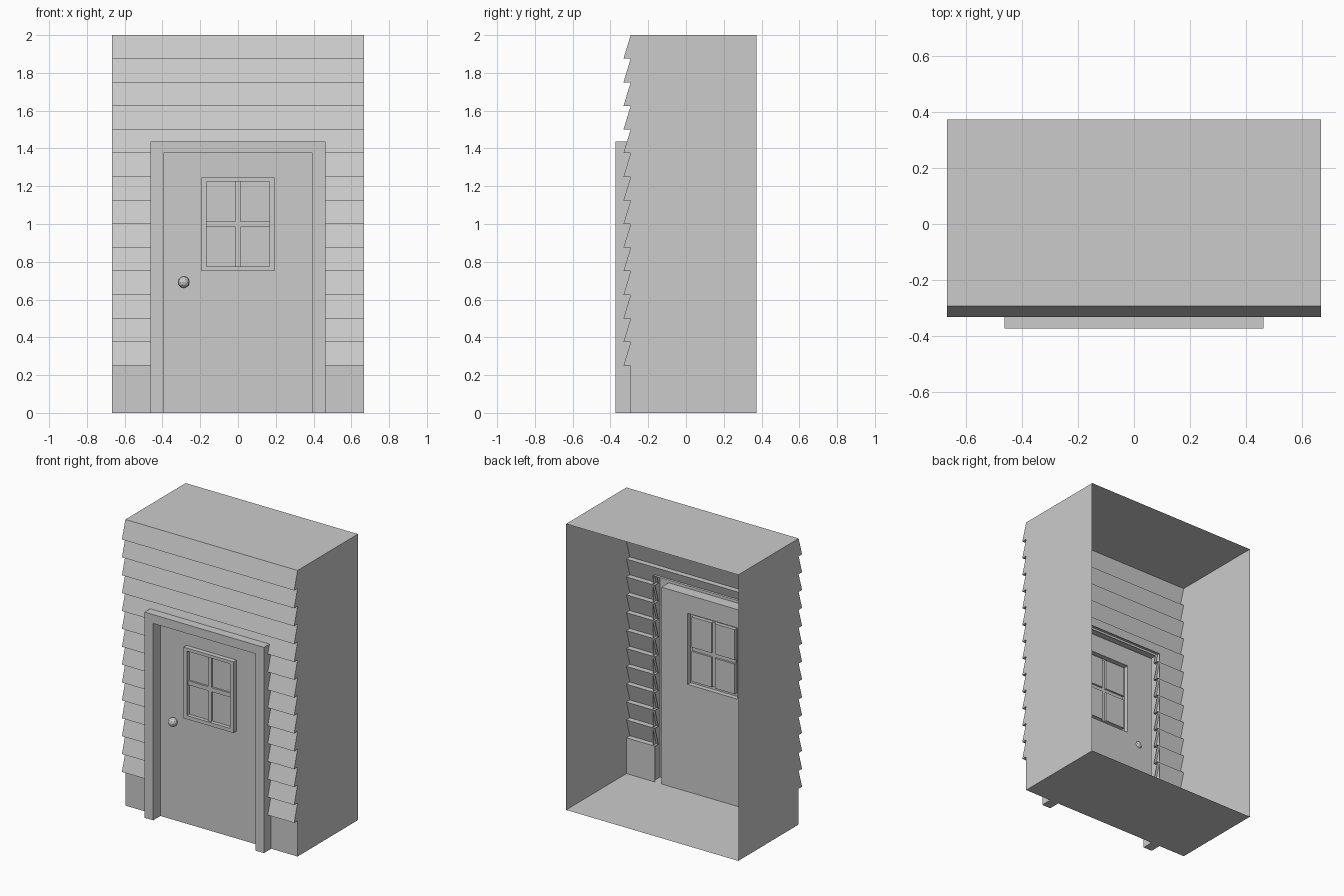
import bpy, bmesh, math
from mathutils import Matrix

if "Cube" in bpy.data.objects:
    bpy.data.objects.remove(bpy.data.objects["Cube"])

W, BACK, WALL, LIP, FRONT = 0.666, 0.373, -0.293, -0.331, -0.373
OPEN_X, OPEN_Z = 0.445, 1.425
MUNTIN_Y, PANE_Y, TRIM_Y = -0.313, -0.300, -0.326


def face(bm, pts):
    return bm.faces.new([bm.verts.new(p) for p in pts])


def strip(bm, a, b, closed=False):
    """Quads between two matching point rows."""
    n = len(a)
    for i in range(n if closed else n - 1):
        j = (i + 1) % n
        face(bm, [a[i], a[j], b[j], b[i]])


def finish(bm, name, toward_front=False):
    bmesh.ops.remove_doubles(bm, verts=bm.verts, dist=1e-5)
    bmesh.ops.recalc_face_normals(bm, faces=bm.faces)
    # front-facing sheets should point to -y overall
    if toward_front and sum(f.normal.y * f.calc_area() for f in bm.faces) > 0:
        bmesh.ops.reverse_faces(bm, faces=bm.faces)
    me = bpy.data.meshes.new(name)
    bm.to_mesh(me)
    bm.free()
    ob = bpy.data.objects.new(name, me)
    bpy.context.collection.objects.link(ob)
    return ob


def rect(x0, x1, z0, z1, y):
    return [(x0, y, z0), (x0, y, z1), (x1, y, z1), (x1, y, z0)]


# Saw-tooth profile of the clapboards, bottom to top, as (y, z)
profile = [(WALL, 0), (WALL, 0.25)]
for i in range(14):
    z = 0.25 + i * 0.125
    profile += [(LIP, z), (WALL, z + 0.125)]

# House shell: siding with door opening, sides, roof and floor; back is open
bm = bmesh.new()
for (y0, z0), (y1, z1) in zip(profile, profile[1:]):
    cuts = [(y0, z0), (y1, z1)]
    if z0 < OPEN_Z < z1:
        t = (OPEN_Z - z0) / (z1 - z0)
        cuts.insert(1, (y0 + (y1 - y0) * t, OPEN_Z))
    for (ya, za), (yb, zb) in zip(cuts, cuts[1:]):
        spans = [(-W, -OPEN_X), (OPEN_X, W)]
        if za >= OPEN_Z:
            spans.append((-OPEN_X, OPEN_X))
        for x0, x1 in spans:
            face(bm, [(x0, ya, za), (x1, ya, za), (x1, yb, zb), (x0, yb, zb)])
for x in (-W, W):
    face(bm, [(x, y, z) for y, z in profile] + [(x, BACK, 2), (x, BACK, 0)])
for z in (0, 2):
    face(bm, [(-W, WALL, z), (W, WALL, z), (W, BACK, z), (-W, BACK, z)])
finish(bm, "siding_shell")

# Door frame: hollow raised casing running up, over and down
bm = bmesh.new()
rows = [rect(-x, x, 0, z, y) for x, z, y in
        ((0.462, 1.438, WALL), (0.462, 1.438, FRONT),
         (0.395, 1.376, FRONT), (0.395, 1.376, WALL))]
for a, b in zip(rows, rows[1:]):
    strip(bm, a, b)
for end in (0, 3):
    face(bm, [r[end] for r in rows])
finish(bm, "door_frame", True)

# Door sheet with a hole for the window
bm = bmesh.new()
window = rect(-0.193, 0.193, 0.75, 1.247, WALL)
strip(bm, rect(-0.395, 0.395, 0, 1.376, WALL), window, True)
finish(bm, "door", True)

# Window: raised trim, crossed muntins and four recessed panes
bm = bmesh.new()
rows = [window, rect(-0.193, 0.193, 0.75, 1.247, TRIM_Y),
        rect(-0.167, 0.167, 0.775, 1.226, TRIM_Y),
        rect(-0.167, 0.167, 0.775, 1.226, MUNTIN_Y)]
for a, b in zip(rows, rows[1:]):
    strip(bm, a, b, True)
xs, zs = (-0.167, -0.013, 0.013, 0.167), (0.775, 0.985, 1.014, 1.226)
for i in range(3):
    for k in range(3):
        cell = (xs[i], xs[i + 1], zs[k], zs[k + 1])
        if i == 1 or k == 1:
            face(bm, rect(*cell, MUNTIN_Y))
        else:
            strip(bm, rect(*cell, MUNTIN_Y), rect(*cell, PANE_Y), True)
            face(bm, rect(*cell, PANE_Y))
finish(bm, "door_window", True)

# Door knob: low-poly ball set into the door
bm = bmesh.new()
bmesh.ops.create_icosphere(bm, subdivisions=2, radius=0.031,
                           matrix=Matrix.Translation((-0.287, -0.311, 0.692)))
finish(bm, "door_knob")
